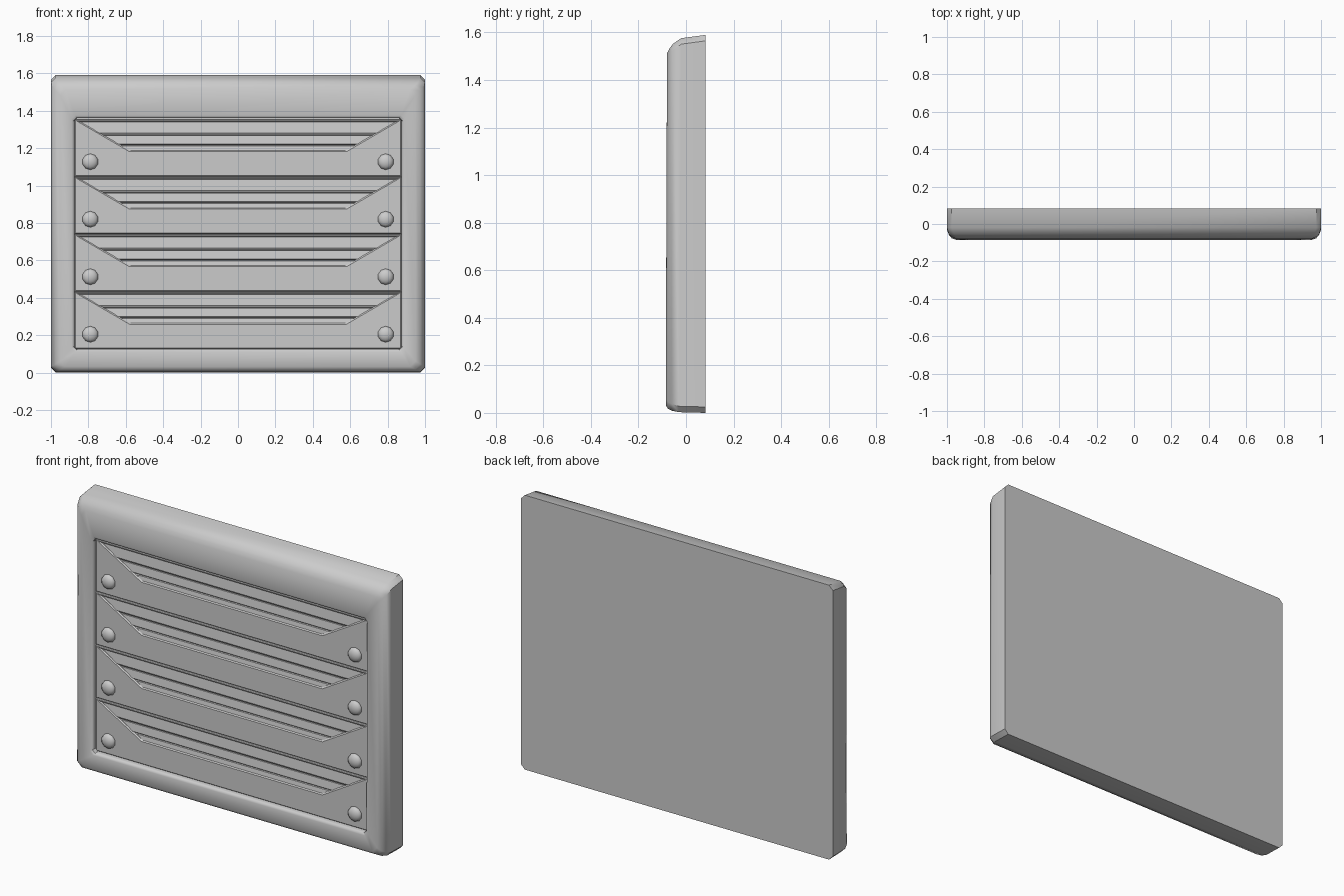
import bpy, bmesh, math
from mathutils import Matrix

if "Cube" in bpy.data.objects:
    bpy.data.objects.remove(bpy.data.objects["Cube"])


def finish(name, bm, smooth=None):
    bmesh.ops.recalc_face_normals(bm, faces=bm.faces)
    mesh = bpy.data.meshes.new(name)
    bm.to_mesh(mesh)
    bm.free()
    ob = bpy.data.objects.new(name, mesh)
    bpy.context.collection.objects.link(ob)
    if smooth:
        bpy.context.view_layer.objects.active = ob
        ob.select_set(True)
        bpy.ops.object.shade_smooth_by_angle(angle=math.radians(smooth))
        ob.select_set(False)
    return ob


def loft(bm, rings, cap_start=False, cap_end=False):
    loops = [[bm.verts.new(p) for p in ring] for ring in rings]
    n = len(loops[0])
    for a, b in zip(loops, loops[1:]):
        for i in range(n):
            j = (i + 1) % n
            bm.faces.new((a[i], a[j], b[j], b[i]))
    if cap_start:
        bm.faces.new(loops[0])
    if cap_end:
        bm.faces.new(loops[-1])


def chamfered(w, z0, z1, y_top, y_bottom, c):
    right = [(w - c, y_bottom, z0), (w, y_bottom, z0 + c),
             (w, y_top, z1 - c), (w - c, y_top, z1)]
    return right + [(-x, y, z) for x, y, z in reversed(right)]


# Rounded surround, closed at the back and behind the panels
bm = bmesh.new()
loft(bm, [chamfered(*r) for r in (
    (1.0, 0.0, 1.59, 0.083, 0.083, 0.025),
    (1.0, 0.003, 1.576, -0.02, -0.03, 0.025),
    (0.99, 0.009, 1.553, -0.054, -0.058, 0.028),
    (0.975, 0.018, 1.535, -0.068, -0.076, 0.028),
    (0.95, 0.032, 1.513, -0.08, -0.085, 0.03),
    (0.89, 0.112, 1.375, -0.078, -0.085, 0.02),
    (0.879, 0.121, 1.364, -0.072, -0.078, 0.018),
    (0.875, 0.125, 1.36, -0.062, -0.066, 0.015),
    (0.875, 0.125, 1.36, -0.025, -0.025, 0.015))],
    cap_start=True, cap_end=True)
finish("frame", bm, 40)

FACE = -0.056
PITCH = 0.3075
SLOPE = 0.285 / 0.165


def quad(top, bottom, z0, z1, y):
    return [(-top, y, z1), (top, y, z1), (bottom, y, z0), (-bottom, y, z0)]


for k in range(4):
    z0 = 0.127 + k * PITCH
    z1 = z0 + PITCH - 0.004

    # Slat panel with a trapezoid opening
    bm = bmesh.new()
    loft(bm, [
        quad(0.873, 0.873, z0, z1, -0.025),
        quad(0.873, 0.873, z0, z1, FACE + 0.004),
        quad(0.869, 0.869, z0 + 0.004, z1 - 0.004, FACE),
        quad(0.862, 0.580, z1 - 0.172, z1 - 0.008, FACE),
        quad(0.840, 0.575, z1 - 0.166, z1 - 0.014, FACE + 0.006),
        quad(0.840, 0.575, z1 - 0.166, z1 - 0.014, -0.025)])
    finish(f"slat_panel_{k + 1}", bm)

    # Stepped louvre blades filling the opening
    bm = bmesh.new()
    profile = [(0.014, -0.046), (0.072, -0.052), (0.082, -0.046), (0.082, -0.028),
               (0.086, -0.046), (0.130, -0.052), (0.136, -0.046), (0.136, -0.028),
               (0.142, -0.046), (0.166, -0.050)]
    rows = []
    for d, y in profile:
        half = 0.842 - (d - 0.014) * SLOPE
        rows.append([bm.verts.new((s * half, y, z1 - d)) for s in (-1, 1)])
    for a, b in zip(rows, rows[1:]):
        bm.faces.new((a[0], b[0], b[1], a[1]))
    # Consistent front-facing winding already given by the profile order
    finish(f"louvre_blades_{k + 1}", bm)

    # Domed rivets at both ends
    for side in (-1, 1):
        bm = bmesh.new()
        bmesh.ops.create_uvsphere(bm, u_segments=10, v_segments=8, radius=0.043)
        bmesh.ops.transform(
            bm, verts=bm.verts,
            matrix=Matrix.Translation((side * 0.79, FACE, z0 + 0.078))
            @ Matrix.Diagonal((1, 0.58, 1, 1)) @ Matrix.Rotation(math.pi / 2, 4, 'X'))
        finish(f"rivet_{k + 1}_{'left' if side < 0 else 'right'}", bm, 50)
